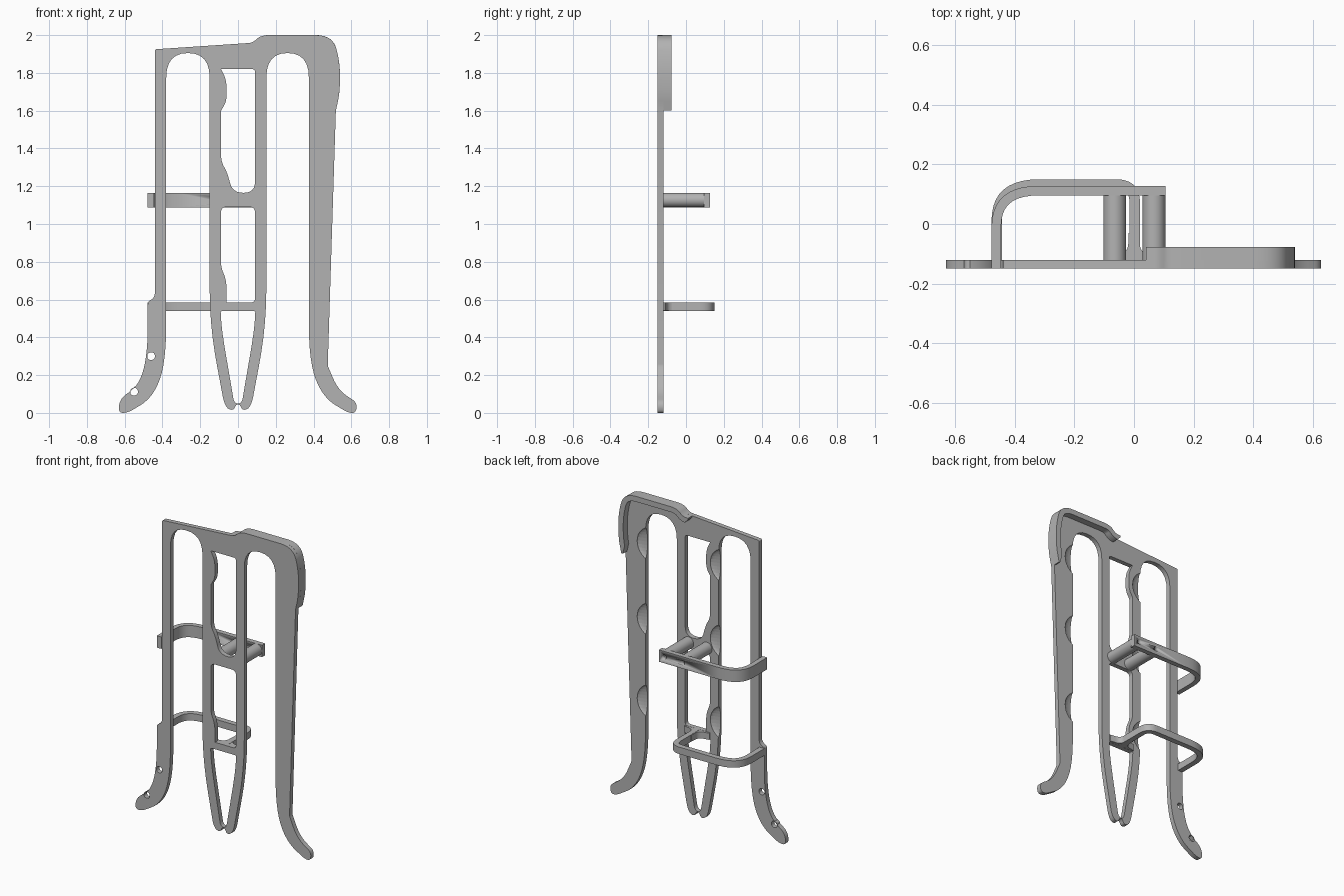
import bpy
import bmesh
from mathutils import Vector

cube = bpy.data.objects.get("Cube")
if cube:
    bpy.data.objects.remove(cube, do_unlink=True)

grey = bpy.data.materials.new("plain_grey")
grey.use_nodes = True
colour = (0.45, 0.45, 0.45, 1)
grey.diffuse_color = colour
grey.node_tree.nodes["Principled BSDF"].inputs["Base Color"].default_value = colour

FRONT, BACK = -0.15, -0.12


def rounded(points, closed=True, steps=6):
    """Round every corner that carries a third value, its cut-back length."""
    out, n = [], len(points)
    for i, p in enumerate(points):
        here = Vector(p[:2])
        end = not closed and i in (0, n - 1)
        if len(p) < 3 or end:
            out.append(here)
            continue
        sides = []
        for q in (points[i - 1], points[(i + 1) % n]):
            d = Vector(q[:2]) - here
            sides.append(here + d.normalized() * min(p[2], d.length * 0.499))
        for s in range(steps + 1):
            t = s / steps
            out.append(sides[0] * (1 - t) ** 2 + here * 2 * t * (1 - t) + sides[1] * t * t)
    return out


def ribbon(points, width, taper=False):
    """Closed outline of a strip lying to the right of an open path."""
    path = rounded(points, closed=False, steps=10)
    inner = []
    for i, p in enumerate(path):
        d = (path[min(i + 1, len(path) - 1)] - path[max(i - 1, 0)]).normalized()
        w = width * 0.3 if taper and i in (0, len(path) - 1) else width
        inner.append(p + Vector((d.y, -d.x)) * w)
    return path + inner[::-1]


def finish(obj):
    obj.data.materials.clear()
    obj.data.materials.append(grey)
    bpy.ops.object.select_all(action="DESELECT")
    obj.select_set(True)
    bpy.context.view_layer.objects.active = obj
    bpy.ops.object.shade_smooth_by_angle(angle=0.6)
    return obj


def prism(name, loops, low, high, upright=True):
    """Extrude outlines (first outer, then holes) along y if upright, else z."""
    bm = bmesh.new()
    for loop in loops:
        verts = [bm.verts.new((p.x, low, p.y) if upright else (p.x, p.y, low)) for p in loop]
        for a, b in zip(verts, verts[1:] + verts[:1]):
            bm.edges.new((a, b))
    axis = Vector((0, 1, 0)) if upright else Vector((0, 0, 1))
    bmesh.ops.triangle_fill(bm, use_beauty=True, edges=bm.edges[:], normal=axis)
    new = bmesh.ops.extrude_face_region(bm, geom=bm.faces[:])["geom"]
    moved = [v for v in new if isinstance(v, bmesh.types.BMVert)]
    bmesh.ops.translate(bm, verts=moved, vec=axis * (high - low))
    bmesh.ops.recalc_face_normals(bm, faces=bm.faces[:])
    mesh = bpy.data.meshes.new(name)
    bm.to_mesh(mesh)
    bm.free()
    obj = bpy.data.objects.new(name, mesh)
    bpy.context.collection.objects.link(obj)
    return finish(obj)


def rod(name, x, z, radius, low, high):
    bpy.ops.mesh.primitive_cylinder_add(vertices=32, radius=radius, depth=high - low,
                                        location=(x, (low + high) / 2, z), rotation=(1.5708, 0, 0))
    obj = bpy.context.object
    obj.name = name
    return finish(obj)


def cut(target, cutter):
    mod = target.modifiers.new("cut", "BOOLEAN")
    mod.operation, mod.object, mod.solver = "DIFFERENCE", cutter, "EXACT"
    bpy.context.view_layer.objects.active = target
    bpy.ops.object.modifier_apply(modifier=mod.name)
    bpy.data.objects.remove(cutter, do_unlink=True)


def mirrored(points):
    return [(-p[0], *p[1:]) for p in reversed(points)]


def circle(x, z, r):
    return rounded([(x + a * r, z + b * r, r) for a, b in ((1, 1), (-1, 1), (-1, -1), (1, -1))])


# Outline of the flat frame, clockwise from the top left corner
grip_edge = [(0.04, 1.957), (0.08, 1.96, 0.03), (0.12, 2, 0.05), (0.5, 2, 0.09),
             (0.54, 1.86, 0.09), (0.54, 1.7, 0.08), (0.518, 1.6)]
right_foot = [(0.475, 0.25, 0.01), (0.53, 0.12, 0.2), (0.63, 0.055, 0.03),
              (0.625, 0, 0.04), (0.585, 0, 0.03), (0.45, 0.08, 0.2), (0.375, 0.27, 0.2)]
right_arch = [(0.375, 1.905, 0.13), (0.15, 1.905, 0.13)]
middle_foot = [(0.15, 0.46, 0.2), (0.07, 0.03, 0.06), (0.025, 0.01, 0.03), (0.01, 0.045, 0.02)]
left_arch = [(-0.15, 1.905, 0.13), (-0.38, 1.905, 0.13)]
left_foot = [(-0.38, 0.27, 0.2), (-0.45, 0.08, 0.2), (-0.585, 0, 0.03), (-0.635, 0, 0.04),
             (-0.625, 0.075, 0.04), (-0.52, 0.15, 0.2), (-0.478, 0.32, 0.15),
             (-0.478, 0.59, 0.02), (-0.44, 0.61, 0.03)]
outline = ([(-0.44, 1.925, 0.01)] + grip_edge + right_foot + right_arch + middle_foot
           + mirrored(middle_foot) + left_arch + left_foot)

# Windows in the middle column
upper_window = [(-0.09, 1.82), (0.09, 1.82, 0.015), (0.09, 1.165, 0.06), (-0.03, 1.165, 0.06),
                (-0.055, 1.27, 0.06), (-0.09, 1.33, 0.04), (-0.09, 1.6, 0.01),
                (-0.06, 1.65, 0.04), (-0.06, 1.76, 0.06)]
lower_window = [(-0.09, 1.09, 0.03), (0.09, 1.09, 0.03), (0.09, 0.585, 0.02), (-0.06, 0.585),
                (-0.06, 0.7, 0.06), (-0.09, 0.77, 0.03)]
half_slot = [(0.092, 0.54, 0.01), (0.085, 0.43, 0.12), (0.02, 0.05, 0.03)]

frame = prism("frame", [rounded(outline), rounded(upper_window), rounded(lower_window),
                        rounded(half_slot + mirrored(half_slot)),
                        circle(-0.46, 0.3, 0.02), circle(-0.55, 0.112, 0.02)], FRONT, BACK)

# Shallow scooped seats in the back of the middle and right legs
for x in (0.322, -0.203):
    for z in (1.69, 1.2, 0.67):
        bpy.ops.mesh.primitive_uv_sphere_add(segments=32, ring_count=16, radius=1,
                                             location=(x, BACK + 0.0005, z))
        scoop = bpy.context.object
        scoop.scale = (0.113, 0.025, 0.113)
        scoop.data.materials.append(grey)
        bpy.context.view_layer.update()
        cut(frame, scoop)

# Raised lip behind the grip
prism("grip_lip", [ribbon(grip_edge, 0.035, taper=True)], BACK - 0.005, -0.077)

# Upper bracket with two cross rods and their screw holes
upper_path = [(-0.478, FRONT), (-0.478, 0.128, 0.16), (0.105, 0.128)]
upper_bracket = prism("upper_bracket", [ribbon(upper_path, 0.032)], 1.088, 1.165, upright=False)
for side, x in (("left", 0.067), ("right", -0.065)):
    post = rod(side + "_cross_rod", x, 1.127, 0.038, BACK - 0.01, 0.1)
    cut(upper_bracket, rod("screw_cutter", x, 1.127, 0.015, 0.085, 0.2))
    cut(post, rod("screw_cutter", x, 1.127, 0.015, 0.06, 0.2))

# Lower bracket loop, flared where it meets the crossbar
lower_path = [(-0.478, BACK - 0.01), (-0.478, 0.15, 0.16), (0.02, 0.15, 0.08), (0.02, BACK)]
prism("lower_bracket", [ribbon(lower_path, 0.035)], 0.54, 0.585, upright=False)
flare = [(0.09, BACK - 0.005), (0.09, BACK + 0.01), (0.02, BACK + 0.02, 0.06), (0.018, -0.03)]
prism("bracket_flare", [rounded(flare + mirrored(flare))], 0.541, 0.584, upright=False)
